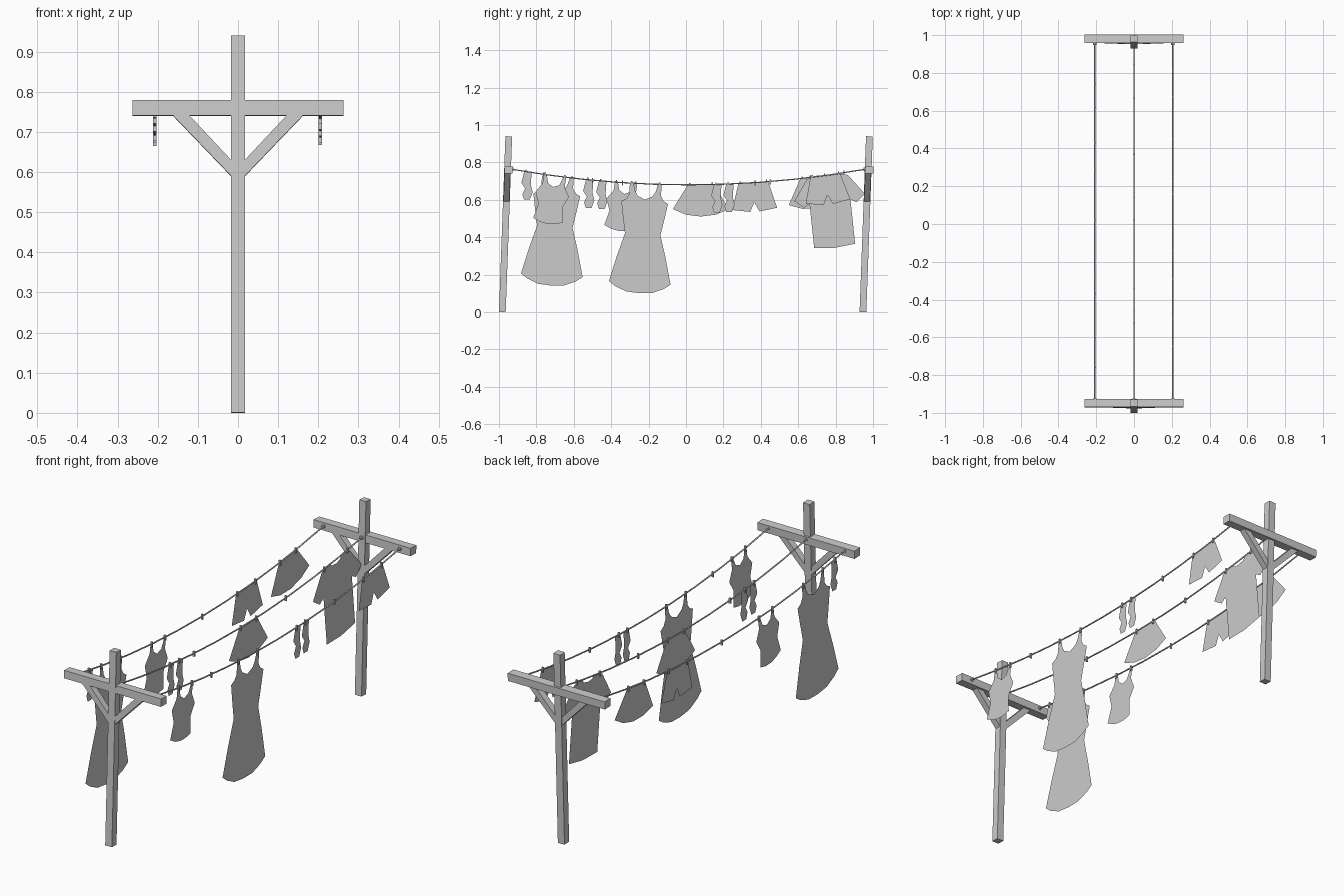
import bpy
import bmesh
import math
from mathutils import Matrix, Vector

cube = bpy.data.objects.get("Cube")
if cube:
    bpy.data.objects.remove(cube, do_unlink=True)

GREY = (0.6, 0.6, 0.6, 1)
grey = bpy.data.materials.new("plain_grey")
grey.use_nodes = True
grey.diffuse_color = GREY
grey.node_tree.nodes["Principled BSDF"].inputs["Base Color"].default_value = GREY


def add_object(name, data):
    obj = bpy.data.objects.new(name, data)
    data.materials.append(grey)
    bpy.context.collection.objects.link(obj)
    return obj


def add_mesh(name, bm, matrix=Matrix()):
    bmesh.ops.transform(bm, matrix=matrix, verts=bm.verts)
    mesh = bpy.data.meshes.new(name)
    bm.to_mesh(mesh)
    bm.free()
    return add_object(name, mesh)


def box(name, centre, size, matrix=Matrix()):
    bm = bmesh.new()
    bmesh.ops.create_cube(bm, size=1)
    place = Matrix.Translation(centre) @ Matrix.Diagonal((*size, 1))
    return add_mesh(name, bm, matrix @ place)


def prism(name, outline, depth, matrix):
    """Extrude an x-z outline along y."""
    bm = bmesh.new()
    face = bm.faces.new([bm.verts.new((x, -depth / 2, z)) for x, z in outline])
    new = bmesh.ops.extrude_face_region(bm, geom=[face])["geom"]
    moved = [v for v in new if isinstance(v, bmesh.types.BMVert)]
    bmesh.ops.translate(bm, verts=moved, vec=(0, depth, 0))
    bmesh.ops.recalc_face_normals(bm, faces=bm.faces)
    return add_mesh(name, bm, matrix)


# Two posts with crossbar and diagonal braces, both leaning slightly back
lean = Matrix.Rotation(math.radians(-2.1), 4, "X")
for end, y in (("front", -0.982), ("back", 0.946)):
    frame = Matrix.Translation((0, y, 0)) @ lean
    box(end + "_post", (0, 0, 0.47), (0.036, 0.036, 0.94), frame)
    box(end + "_crossbar", (0, 0.006, 0.76), (0.525, 0.044, 0.038), frame)
    for side, s in (("left", 1), ("right", -1)):
        brace = [(s * 0.017, 0.59), (s * 0.163, 0.742), (s * 0.122, 0.742), (s * 0.017, 0.63)]
        prism(f"{end}_{side}_brace", brace, 0.032, frame)


# Sagging cords, knotted on the inner faces of the crossbars
START, END, MIDDLE = -0.935, 0.96, 0.0135
CORDS = {"left": 0.205, "middle": 0, "right": -0.207}


def cord_height(y):
    return 0.68 + 0.086 * ((y - MIDDLE) / 0.96) ** 2


for side, x in CORDS.items():
    curve = bpy.data.curves.new(side + "_cord", "CURVE")
    curve.dimensions = "3D"
    curve.bevel_depth = 0.0035
    curve.bevel_resolution = 1
    spline = curve.splines.new("POLY")
    steps = 10
    spline.points.add(steps)
    for i, point in enumerate(spline.points):
        y = START + (END - START) * i / steps
        point.co = (x, y, cord_height(y), 1)
    add_object(side + "_cord", curve)
    for end, y in (("front", START + 0.006), ("back", END - 0.006)):
        bm = bmesh.new()
        bmesh.ops.create_cone(bm, cap_ends=True, segments=8, radius1=0.009, radius2=0.009, depth=0.012)
        turn = Matrix.Rotation(math.pi / 2, 4, "X")
        add_mesh(f"{side}_{end}_knot", bm, Matrix.Translation((x, y, cord_height(y))) @ turn)


def peg(x, y):
    box("peg", (x, y, cord_height(y) - 0.002), (0.009, 0.007, 0.026))


# Garment outlines in hundredths: right half from top centre to bottom centre
HALVES = {
    "dress": [(0, -8.5), (4, -6.5), (5.5, -4), (6.5, 0), (8.5, 0), (8.5, -6), (10, -8.5), (12.5, -10),
              (11, -19), (9.5, -27), (13, -39), (16.5, -53), (13, -55.5), (7, -58), (0, -58.5)],
    "vest": [(0, -6), (3, -4.5), (4.5, 0), (6, 0), (6, -5), (9, -10), (6.5, -16), (8, -24), (4, -25.5), (0, -26)],
    "skirt": [(0, 0), (7, 0), (15, -13), (8, -16), (0, -17)],
    "shorts": [(0, 0), (8, 0), (12, -14), (2.5, -15.5), (0, -10.5)],
    "shirt": [(0, -2), (3, -1.5), (5, 0.5), (11, -1), (19, -12), (14, -16), (11, -14), (11, -38), (0, -39)],
}
SOCK = [(-1, 0), (3, 0), (2.5, -7), (3.5, -11), (2, -15), (-1, -15), (-2, -12), (-0.5, -9), (-2.5, -6)]


def garment(kind, cord, y, swing, peg_offset):
    """Hang a flat garment on a cord, turned by swing degrees."""
    if kind == "sock":
        outline = SOCK
    else:
        half = HALVES[kind]
        outline = half + [(-a, b) for a, b in reversed(half) if a > 0]
    x = CORDS[cord]
    bm = bmesh.new()
    bm.faces.new([bm.verts.new((0, a / 100, b / 100)) for a, b in outline])
    turn = Matrix.Rotation(math.radians(swing), 4, "X")
    add_mesh(f"{cord}_{kind}", bm, Matrix.Translation((x, y, cord_height(y))) @ turn)
    for offset in {peg_offset, -peg_offset}:
        peg(x, y + offset)


garment("dress", "left", -0.215, -3.5, 0.075)
garment("dress", "right", -0.685, -3.5, 0.075)
garment("vest", "left", -0.70, -9, 0.052)
garment("vest", "right", -0.32, -9, 0.052)
garment("skirt", "middle", 0.08, 0, 0.06)
garment("skirt", "right", 0.68, 8, 0.06)
garment("shorts", "right", 0.36, 3, 0.07)
garment("shorts", "left", 0.745, 6, 0.07)
garment("shirt", "middle", 0.755, 6, 0.09)
for cord, y in (("right", -0.855), ("middle", -0.525), ("middle", -0.455), ("left", 0.16), ("left", 0.225)):
    garment("sock", cord, y, 0, 0)

# Spare pegs left on the cords
for cord, y in (("left", -0.5), ("left", 0.45), ("middle", -0.34), ("middle", 0.37), ("right", 0.02)):
    peg(CORDS[cord], y)
